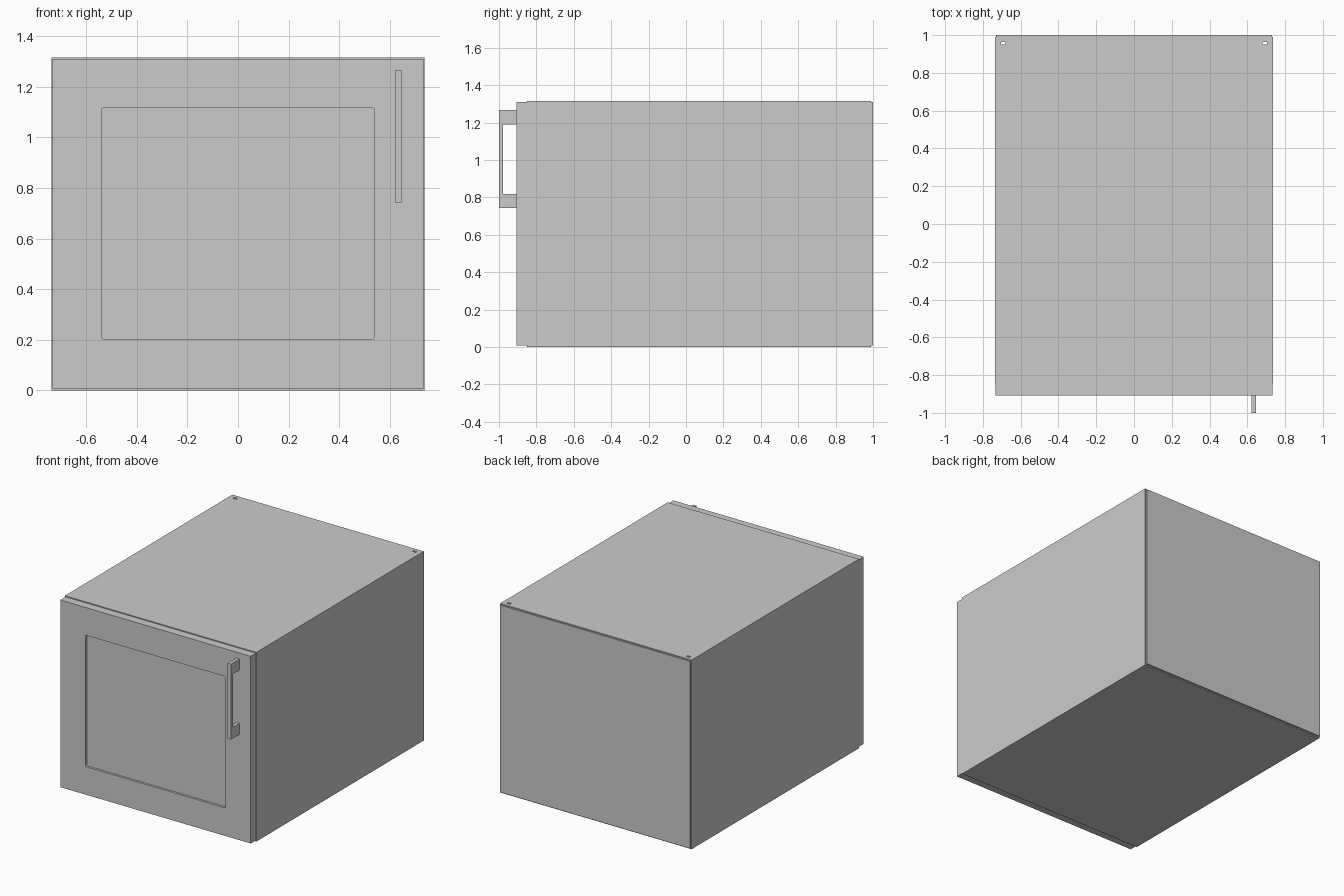
import bpy, bmesh

if "Cube" in bpy.data.objects:
    bpy.data.objects.remove(bpy.data.objects["Cube"])


def box(name, lo, hi):
    """Axis-aligned box between two corners."""
    bm = bmesh.new()
    bmesh.ops.create_cube(bm, size=1)
    for v in bm.verts:
        v.co = [(a + b) / 2 + c * (b - a) for a, b, c in zip(lo, hi, v.co)]
    return finish(name, bm)


def extrude_x(name, profile, x0, x1):
    """Extrude a (y, z) outline along x."""
    bm = bmesh.new()
    face = bm.faces.new([bm.verts.new((x0, y, z)) for y, z in profile])
    out = bmesh.ops.extrude_face_region(bm, geom=[face])["geom"]
    bmesh.ops.translate(bm, vec=(x1 - x0, 0, 0),
                        verts=[g for g in out if isinstance(g, bmesh.types.BMVert)])
    return finish(name, bm)


def finish(name, bm):
    bmesh.ops.recalc_face_normals(bm, faces=bm.faces)
    mesh = bpy.data.meshes.new(name)
    bm.to_mesh(mesh)
    bm.free()
    ob = bpy.data.objects.new(name, mesh)
    bpy.context.collection.objects.link(ob)
    return ob


def round_upright(ob, radius):
    """Round the four edges that run along y."""
    bm = bmesh.new()
    bm.from_mesh(ob.data)
    edges = [e for e in bm.edges
             if abs(e.verts[0].co.y - e.verts[1].co.y) > 1e-4]
    bmesh.ops.bevel(bm, geom=edges, offset=radius, segments=4,
                    profile=0.5, affect='EDGES')
    bm.to_mesh(ob.data)
    bm.free()


def cut(ob, cutter):
    mod = ob.modifiers.new("cut", 'BOOLEAN')
    mod.operation = 'DIFFERENCE'
    mod.solver = 'EXACT'
    mod.object = cutter
    bpy.context.view_layer.objects.active = ob
    bpy.ops.object.modifier_apply(modifier=mod.name)
    bpy.data.objects.remove(cutter)


W, H, T = 0.737, 1.316, 0.03

# Hollow carcass, open at front and back
carcass = box("carcass", (-W, -0.85, 0), (W, 0.99, H))
cut(carcass, box("cavity", (-W + T, -1.2, T), (W - T, 1.2, H - T)))

# Small slots through top and bottom near the rear corners
for s in (-1, 1):
    x = s * 0.692
    cut(carcass, box("slot", (x - 0.013, 0.949, -0.1), (x + 0.013, 0.964, H + 0.1)))

# Back panel, slightly smaller than the carcass
box("back_panel", (-0.731, 0.99, 0.007), (0.731, 1.0, H - 0.007))

# Door with a shallow rounded recess
door = box("door", (-0.733, -0.907, 0.007), (0.733, -0.85, H - 0.007))
recess = box("recess", (-0.539, -1.0, 0.202), (0.539, -0.892, 1.116))
round_upright(recess, 0.008)
cut(door, recess)

# Flat pull handle: one bar on two feet
extrude_x("handle", [(-0.907, 0.742), (-1.0, 0.742), (-1.0, 1.267), (-0.907, 1.267),
                     (-0.907, 1.19), (-0.978, 1.19), (-0.978, 0.819), (-0.907, 0.819)],
          0.621, 0.646)
